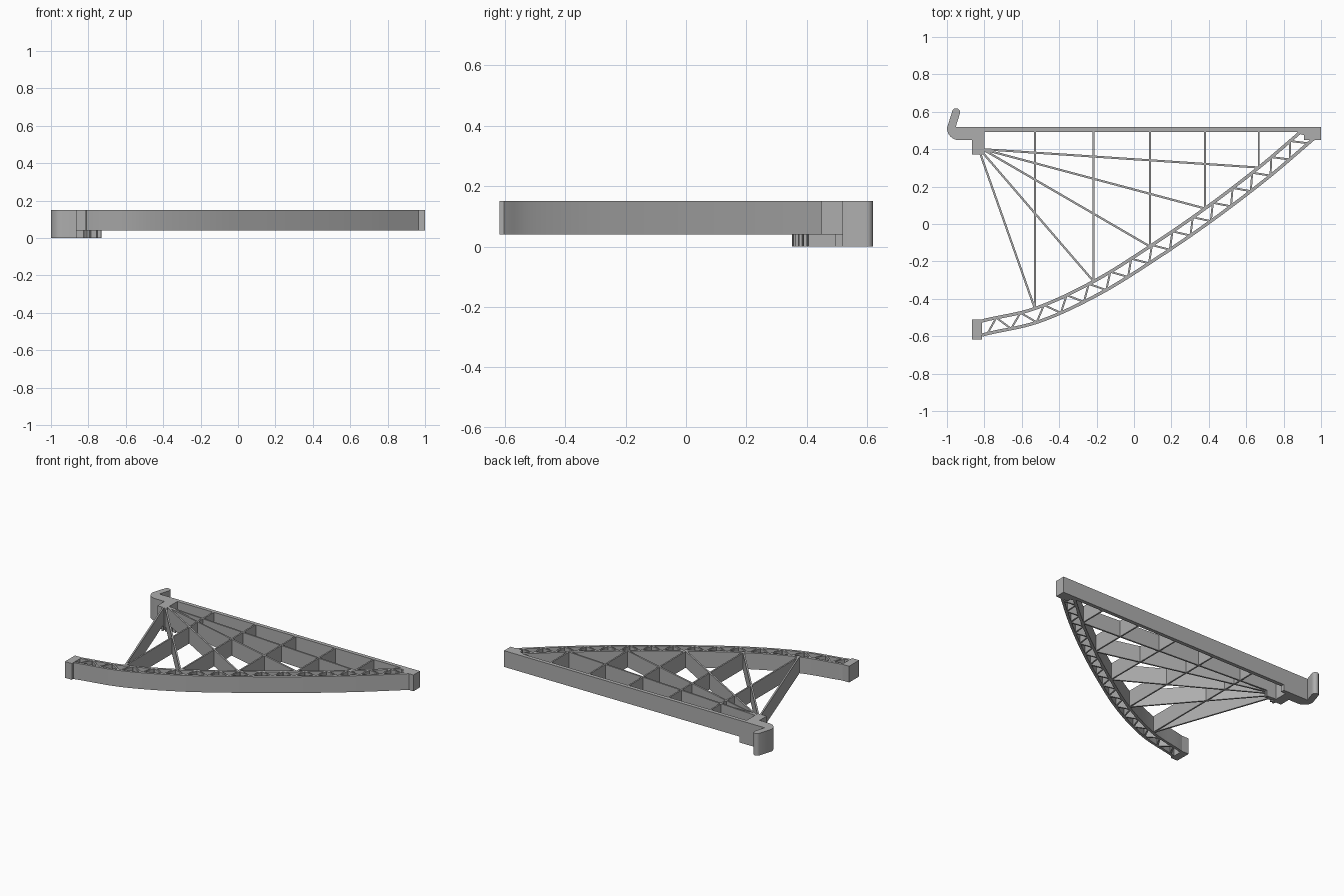
import bpy, bmesh, math
from mathutils import Vector

cube = bpy.data.objects.get("Cube")
if cube:
    bpy.data.objects.remove(cube)

mat = bpy.data.materials.new("plain grey")
mat.use_nodes = True
grey = (0.42, 0.42, 0.42, 1)
mat.diffuse_color = grey
mat.node_tree.nodes["Principled BSDF"].inputs["Base Color"].default_value = grey

LOW, HIGH = 0.04, 0.15


def prism(name, outlines, z0=LOW, z1=HIGH):
    """Extrude flat outlines upward into one object."""
    bm = bmesh.new()
    for pts in outlines:
        face = bm.faces.new([bm.verts.new((p[0], p[1], z0)) for p in pts])
        ext = bmesh.ops.extrude_face_region(bm, geom=[face], use_keep_orig=True)
        top = [v for v in ext["geom"] if isinstance(v, bmesh.types.BMVert)]
        bmesh.ops.translate(bm, verts=top, vec=(0, 0, z1 - z0))
    bmesh.ops.recalc_face_normals(bm, faces=bm.faces)
    mesh = bpy.data.meshes.new(name)
    bm.to_mesh(mesh)
    bm.free()
    mesh.materials.append(mat)
    ob = bpy.data.objects.new(name, mesh)
    bpy.context.collection.objects.link(ob)
    return ob


def rect(x0, x1, y0, y1):
    return [(x0, y0), (x1, y0), (x1, y1), (x0, y1)]


def normals(path):
    out = []
    for i in range(len(path)):
        d = path[min(i + 1, len(path) - 1)] - path[max(i - 1, 0)]
        out.append(Vector((d.y, -d.x)).normalized())
    return out


def shifted(path, dist):
    return [p + n * dist for p, n in zip(path, normals(path))]


def strip(path, width):
    path = [Vector(p) for p in path]
    return shifted(path, width / 2) + shifted(path, -width / 2)[::-1]


# Curved chord path, smoothed through the rib joints
joints = [Vector(p) for p in ((-0.53, -0.452), (-0.216, -0.307), (0.085, -0.12),
                              (0.38, 0.083), (0.667, 0.302))]
keys = [Vector((-0.83, -0.523))] + joints + [Vector((0.9, 0.5))]
ends = [2 * keys[0] - keys[1] + Vector((0, -0.03))] + keys + [2 * keys[-1] - keys[-2]]
inner = []
for a, b, c, d in zip(ends, ends[1:], ends[2:], ends[3:]):
    for k in range(8):
        t = k / 8
        inner.append(0.5 * (2 * b + (c - a) * t + (2 * a - 5 * b + 4 * c - d) * t * t
                            + (3 * b - a - 3 * c + d) * t ** 3))
inner.append(keys[-1])
DEPTH = 0.073
outer = shifted(inner, DEPTH)
outer.append(outer[-1] + (outer[-1] - outer[-2]).normalized() * 0.04)

smooth = [prism("inner_chord", [strip(inner, 0.017)]),
          prism("outer_chord", [strip(outer, 0.017)])]

# Zigzag lattice between the chords, spaced by arc length
run = [0.0]
for p, q in zip(inner, inner[1:]):
    run.append(run[-1] + (q - p).length)
norm = normals(inner)


def along(s, depth):
    i = max(k for k in range(len(run) - 1) if run[k] <= s)
    t = (s - run[i]) / (run[i + 1] - run[i])
    return inner[i].lerp(inner[i + 1], t) + norm[i].lerp(norm[i + 1], t) * depth


PANELS = 15
start, finish = 0.03, run[-1] - 0.02
nodes = [along(start + (finish - start) * k / (2 * PANELS), 0 if k % 2 else DEPTH)
         for k in range(2 * PANELS + 1)]
prism("chord_lattice", [strip(pair, 0.01) for pair in zip(nodes, nodes[1:])])

# Straight beam and the end blocks
prism("top_beam", [rect(-0.85, 1, 0.493, 0.519)])
prism("tip_block", [rect(0.91, 1, 0.449, 0.519)])
prism("tip_gusset", [[(0.87, 0.495), (0.91, 0.495), (0.91, 0.475), (0.885, 0.482)]])
prism("foot_block", [rect(-0.865, -0.813, -0.617, -0.51)])

# Upright ribs from the beam to each joint
prism("upright_ribs", [strip([(j.x, 0.5), j], 0.01) for j in joints])

# Fan ribs from the hub, with deeper stubs close to it
hubs = [Vector((-0.825, 0.385)), Vector((-0.818, 0.392))] + [Vector((-0.81, 0.4))] * 3
prism("fan_ribs", [strip([h, j], 0.011) for h, j in zip(hubs, joints)])
stubs = []
for h, j in zip(hubs, joints):
    d = (j - h).normalized()
    reach = min(0.08 / max(d.x, 0.01), 0.033 / max(-d.y, 0.01))
    stubs.append(strip([h, h + d * reach], 0.011))
prism("rib_stubs", stubs, 0, LOW)
prism("beam_stub", [rect(-0.85, -0.765, 0.493, 0.519)], 0, LOW)

# Hub block and rounded hook
prism("hub_block", [rect(-0.865, -0.8, 0.372, 0.519)], 0, HIGH)
corner = [(-0.935 + 0.065 * math.cos(a), 0.513 + 0.065 * math.sin(a))
          for a in (math.pi * (1 + k / 16) for k in range(9))]
tip = [(-0.951 + 0.0215 * math.cos(a), 0.5975 + 0.0215 * math.sin(a))
       for a in (math.radians(-15 + 22.5 * k) for k in range(9))]
hook = corner + [(-0.86, 0.448), (-0.86, 0.519), (-0.953, 0.519)] + tip
smooth.append(prism("hook", [hook], 0, HIGH))

# Smooth the curved walls only
for ob in bpy.context.selected_objects:
    ob.select_set(False)
for ob in smooth:
    ob.select_set(True)
bpy.context.view_layer.objects.active = smooth[0]
bpy.ops.object.shade_smooth_by_angle(angle=math.radians(30))
